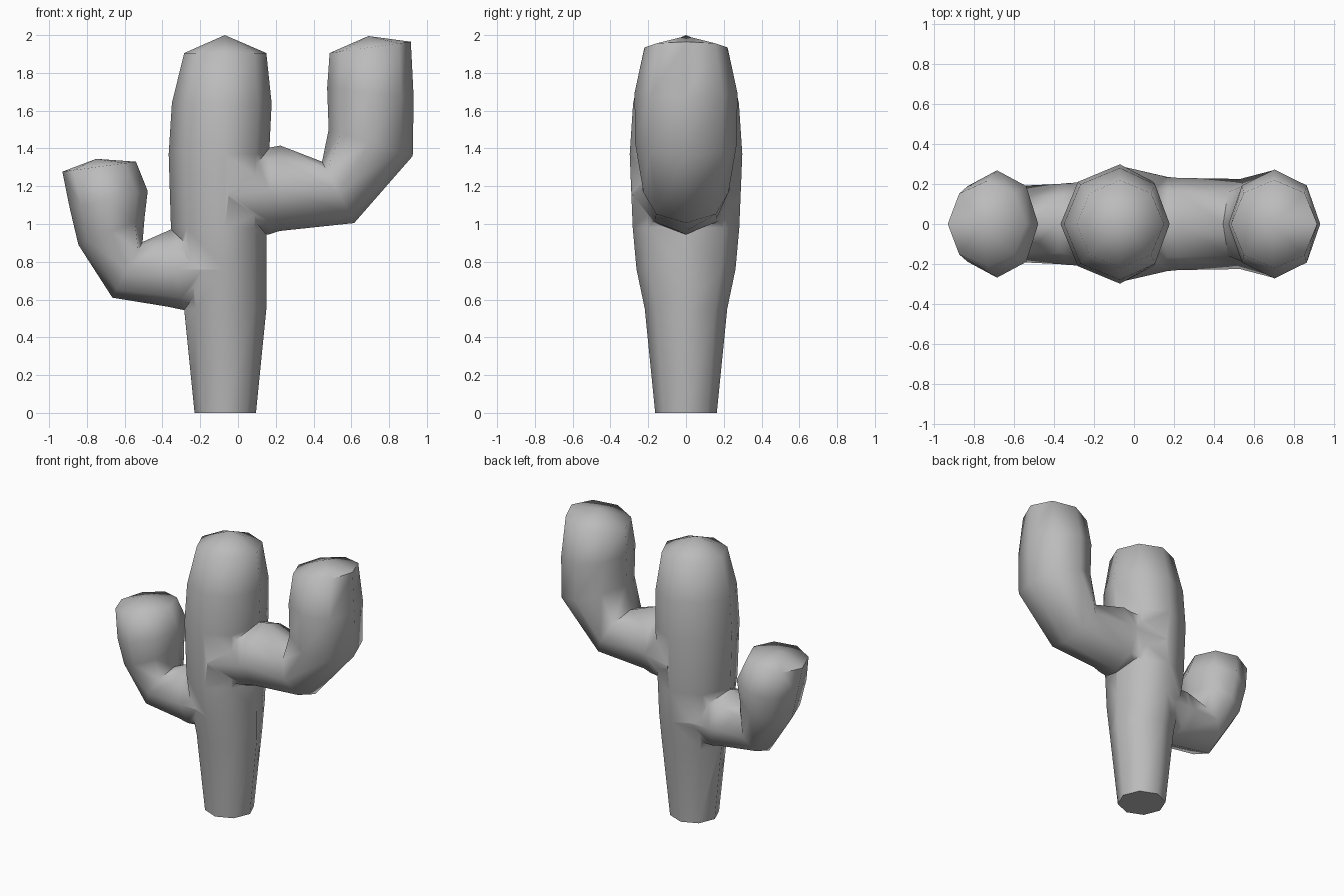
import bpy, bmesh, math
from mathutils import Vector

if "Cube" in bpy.data.objects:
    bpy.data.objects.remove(bpy.data.objects["Cube"])

SIDES = 8

green_free_grey = bpy.data.materials.new("plain grey")
green_free_grey.diffuse_color = (0.5, 0.5, 0.5, 1)
green_free_grey.use_nodes = True
green_free_grey.node_tree.nodes["Principled BSDF"].inputs["Base Color"].default_value = green_free_grey.diffuse_color


def ring(a, b, ry, cx=None):
    """Octagon between two x,z edge points, with half depth ry."""
    a, b = Vector((a[0], 0, a[1])), Vector((b[0], 0, b[1]))
    c = (a + b) / 2 if cx is None else Vector((cx, 0, (a.z + b.z) / 2))
    pts = []
    for i in range(SIDES):
        t = 2 * math.pi * i / SIDES
        k = math.cos(t)
        reach = (b - c) * k if k >= 0 else (a - c) * -k
        pts.append(c + reach + Vector((0, ry * math.sin(t), 0)))
    return pts


def limb(name, rings, apex):
    """Skin the rings, close the start flat and the end with a low point."""
    bm = bmesh.new()
    loops = [[bm.verts.new(p) for p in ring(*r)] for r in rings]
    for lo, hi in zip(loops, loops[1:]):
        for i in range(SIDES):
            j = (i + 1) % SIDES
            bm.faces.new((lo[i], lo[j], hi[j], hi[i]))
    bm.faces.new(loops[0][::-1])
    tip = bm.verts.new((apex[0], 0, apex[1]))
    for i in range(SIDES):
        bm.faces.new((loops[-1][i], loops[-1][(i + 1) % SIDES], tip))
    bmesh.ops.recalc_face_normals(bm, faces=bm.faces)
    me = bpy.data.meshes.new(name)
    bm.to_mesh(me)
    bm.free()
    me.materials.append(green_free_grey)
    ob = bpy.data.objects.new(name, me)
    bpy.context.collection.objects.link(ob)
    return ob


# Trunk: tapered foot, fuller middle, rounded top
profile = [(0, -0.23, 0.095, 0.163), (0.55, -0.285, 0.15, 0.218),
           (0.76, -0.32, 0.15, 0.262), (0.98, -0.355, 0.15, 0.282),
           (1.37, -0.367, 0.165, 0.298), (1.64, -0.35, 0.178, 0.28),
           (1.905, -0.285, 0.15, 0.218)]
trunk = limb("cactus", [((l, z), (r, z), ry, -0.07) for z, l, r, ry in profile],
             (-0.07, 2.0))

# Right arm: inner edge point, outer edge point, half depth
right_arm = limb("right_arm", [
    ((-0.05, 1.36), (-0.05, 0.95), 0.285),
    ((0.17, 1.405), (0.165, 0.945), 0.235),
    ((0.225, 1.415), (0.22, 0.963), 0.23),
    ((0.445, 1.33), (0.615, 1.005), 0.225),
    ((0.48, 1.50), (0.925, 1.36), 0.27),
    ((0.472, 1.72), (0.93, 1.67), 0.272),
    ((0.485, 1.905), (0.915, 1.965), 0.22)], (0.69, 1.995))

# Left arm
left_arm = limb("left_arm", [
    ((-0.1, 0.95), (-0.1, 0.57), 0.215),
    ((-0.36, 0.97), (-0.29, 0.545), 0.205),
    ((-0.38, 0.96), (-0.37, 0.562), 0.2),
    ((-0.505, 0.905), (-0.665, 0.61), 0.19),
    ((-0.495, 1.03), (-0.845, 0.89), 0.235),
    ((-0.478, 1.175), (-0.89, 1.08), 0.268),
    ((-0.54, 1.33), (-0.93, 1.277), 0.215)], (-0.75, 1.345))

# Fuse the arms into the trunk
for arm in (right_arm, left_arm):
    mod = trunk.modifiers.new("join_" + arm.name, 'BOOLEAN')
    mod.operation, mod.solver, mod.object = 'UNION', 'EXACT', arm
bpy.context.view_layer.objects.active = trunk
trunk.select_set(True)
for mod in list(trunk.modifiers):
    bpy.ops.object.modifier_apply(modifier=mod.name)
for arm in (right_arm, left_arm):
    bpy.data.objects.remove(arm)
bpy.ops.object.shade_smooth_by_angle(angle=math.radians(75))
